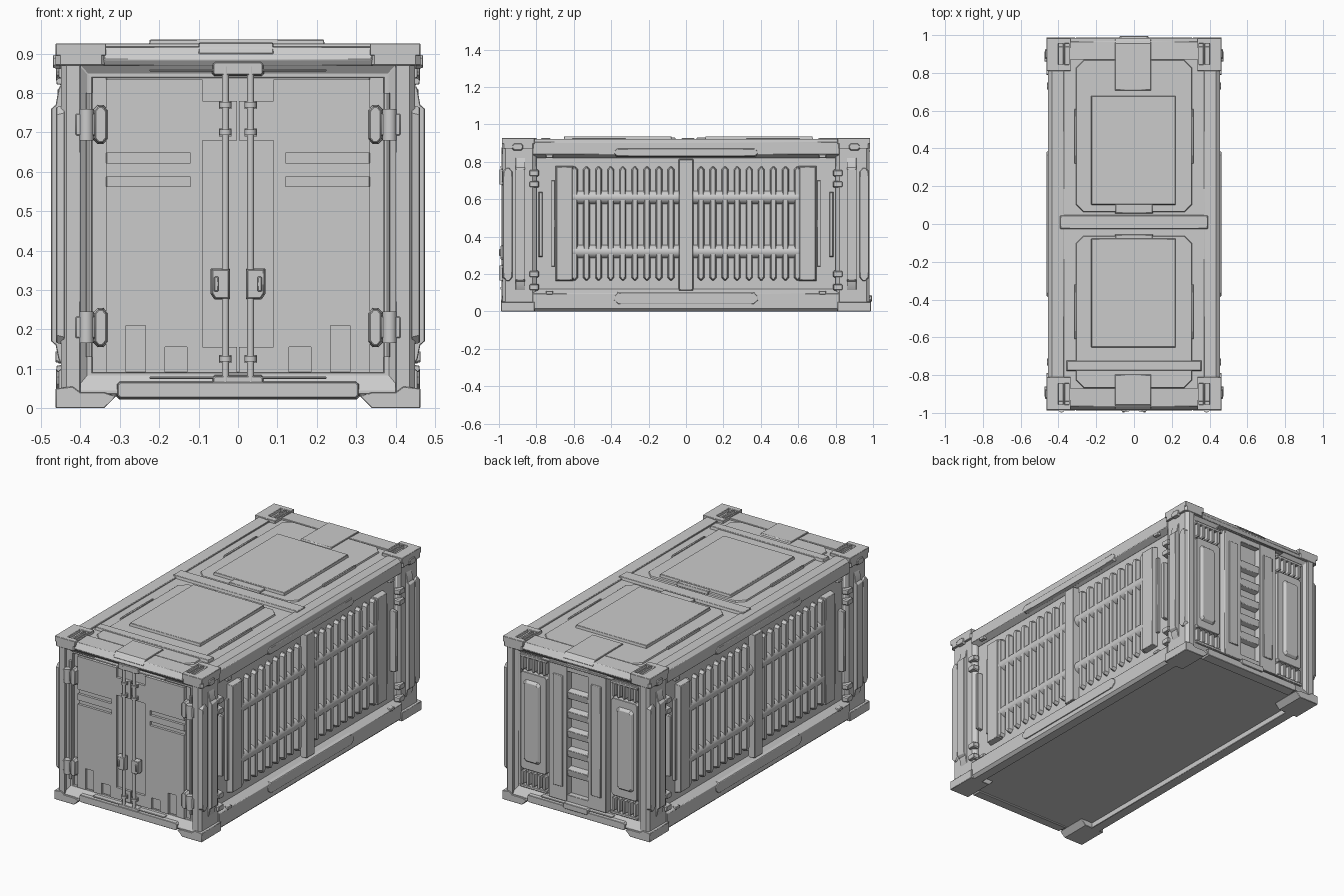
import bpy, bmesh, math
from itertools import product

parts = {}


def R(u0, u1, v0, v1):
    return [(u0, v0), (u1, v0), (u1, v1), (u0, v1)]


def C(u0, u1, v0, v1, c):
    return [(u0 + c, v0), (u1 - c, v0), (u1, v0 + c), (u1, v1 - c),
            (u1 - c, v1), (u0 + c, v1), (u0, v1 - c), (u0, v0 + c)]


def place(axis, u, v, w):
    return {'x': (w, u, v), 'y': (u, w, v), 'z': (u, v, w)}[axis]


def loft(name, loops, mir='', torus=False):
    """Bridge successive point loops; repeat mirrored over the axes in mir."""
    bm = parts.setdefault(name, bmesh.new())
    for s in product(*[(1, -1) if a in mir else (1,) for a in 'xyz']):
        rings = [[bm.verts.new([c * k for c, k in zip(p, s)]) for p in lp] for lp in loops]
        pairs = list(zip(rings, rings[1:]))
        if torus:
            pairs.append((rings[-1], rings[0]))
        else:
            bm.faces.new(rings[0])
            bm.faces.new(rings[-1])
        for a, b in pairs:
            for i in range(len(a)):
                j = (i + 1) % len(a)
                bm.faces.new((a[i], a[j], b[j], b[i]))


def plate(name, axis, pts, a, b, inset=0, mir=''):
    """Outline extruded from a to b along axis; the b end shrinks by inset."""
    us, vs = zip(*pts)
    cu, cv = (min(us) + max(us)) / 2, (min(vs) + max(vs)) / 2
    fu = 1 - 2 * inset / (max(us) - min(us))
    fv = 1 - 2 * inset / (max(vs) - min(vs))
    loft(name, [[place(axis, u, v, a) for u, v in pts],
                [place(axis, cu + (u - cu) * fu, cv + (v - cv) * fv, b) for u, v in pts]], mir)


def rod(name, axis, u, v, r, a, b, mir='', n=12):
    plate(name, axis, [(u + r * math.cos(2 * math.pi * i / n), v + r * math.sin(2 * math.pi * i / n))
                       for i in range(n)], a, b, 0, mir)


# main body with recessed floor
plate('body_core', 'y', R(-.42, .42, .03, .91), -.94, .94)

# long rails and end sills
plate('top_side_rail', 'y', [(.37, .89), (.37, .918), (.435, .922), (.456, .905), (.456, .84), (.42, .82)],
      -.82, .82, 0, 'x')
plate('bottom_side_rail', 'y', [(.385, 0), (.44, 0), (.456, .015), (.456, .095), (.42, .12), (.385, .12)],
      -.82, .82, 0, 'x')
plate('top_end_rail', 'x', [(.93, .87), (.975, .87), (.985, .885), (.965, .917), (.87, .92), (.87, .9), (.93, .9)],
      -.34, .34, 0, 'y')
plate('bottom_end_sill', 'y', C(-.31, .31, .022, .07, .008), .93, .988, .004, 'y')
plate('end_lip', 'y', R(-.225, .225, .074, .08), .95, .985, 0, 'y')
plate('end_lip', 'y', R(-.225, .225, .855, .861), .95, .985, 0, 'y')

# corner posts and castings
plate('corner_post', 'z', [(.40, .80), (.435, .80), (.45, .82), (.45, .965), (.435, .982), (.40, .982)],
      .03, .89, 0, 'xy')
plate('corner_casting', 'z', C(.335, .463, .81, .985, .012), .87, .905, 0, 'xy')
plate('corner_casting', 'y', [(.31, .03), (.34, 0), (.463, 0), (.463, .05), (.42, .055), (.40, .04), (.34, .04)],
      .81, .988, 0, 'xy')
for r in [(.335, .345, .81, .985), (.365, .375, .84, .96), (.40, .463, .81, .985),
          (.335, .463, .81, .845), (.335, .463, .955, .985)]:
    plate('corner_casting', 'z', R(*r), .895, .926, 0, 'xy')
plate('corner_bolt', 'x', C(.87, .93, .86, .90, .01), .45, .47, .004, 'xy')

# end bumpers and clips on the sides
plate('side_bumper', 'y', [(.44, .10), (.456, .125), (.463, .16), (.475, .17), (.475, .76), (.463, .77),
                           (.456, .81), (.44, .84)], .86, .912, 0, 'xy')
plate('post_pad', 'x', C(.925, .98, .16, .77, .02), .44, .462, .006, 'xy')
plate('side_strip', 'x', R(.765, .79, .29, .64), .41, .452, .004, 'xy')
for z in (.13, .20, .68, .74):
    plate('side_clip', 'x', C(.785, .84, z - .018, z + .018, .006), .43, .464, .004, 'xy')
for z in (.10, .83):
    plate('rail_clip', 'x', R(.71, .75, z - .01, z + .01), .44, .461, .002, 'xy')

# slatted side walls
plate('panel_bar', 'x', R(.60, .70, .16, .78), .41, .452, .008, 'xy')
plate('panel_bar', 'x', R(.70, .72, .24, .70), .41, .436, 0, 'xy')
plate('centre_post', 'x', R(-.04, .04, .11, .815), .41, .458, .004, 'x')
plate('rail_plate', 'x', C(-.39, .39, .825, .875, .02), .44, .462, .006, 'x')
plate('rail_plate', 'x', C(-.39, .39, .035, .105, .025), .44, .462, .006, 'x')
for i in range(9):
    y = .08 + i * .0645
    plate('side_slat', 'x', C(y - .019, y + .019, .165, .775, .014), .415, .446, .006, 'xy')
for z in (.32, .61):
    rod('slat_crossbar', 'y', .413, z, .036, .03, .61, 'xy', 16)

# roof plates, hatches and beams
plate('roof_plate', 'z', C(-.31, .31, .06, .87, .04), .90, .92, .006, 'y')
for s in (1, -1):
    y0, y1 = (.10, .68) if s > 0 else (-.655, -.075)
    plate('roof_hatch', 'z', R(-.228, .222, y0, y1), .91, .936, .004)
    plate('hatch_hinge', 'z', R(-.1, .1, *sorted((s * .055, s * .11))), .91, .93, .003)
    plate('roof_side_strip', 'z', R(.302, .316, *sorted((s * .32, s * .61))), .91, .926, .002, 'x')
plate('roof_beam', 'z', R(-.395, .395, -.03, .05), .90, .926, .006)
plate('roof_beam', 'z', R(-.36, .36, -.78, -.72), .90, .926, .006)
plate('roof_tab', 'x', [(.70, .91), (.71, .928), (.955, .926), (.98, .9), (.95, .89)], -.1, .09)
plate('roof_tab', 'x', [(-.79, .91), (-.80, .928), (-.955, .926), (-.98, .9), (-.95, .89)], -.1, .09)

# mitred frames round both ends
ring = [[(x, y, z) for x, z in R(-h, h, lo, hi)] for h, lo, hi, y in
        [(.425, .035, .895, .93), (.425, .035, .895, .98), (.415, .045, .885, .98),
         (.383, .083, .85, .955), (.37, .09, .84, .955), (.37, .09, .84, .93)]]
loft('end_frame', ring, 'y', True)

# front doors, notched for the lock channel, grooves and foot slots
door = [(.003, .09), (.13, .09), (.13, .155), (.185, .155), (.185, .09), (.235, .09), (.235, .21),
        (.285, .21), (.285, .09), (.335, .09), (.335, .563), (.12, .563), (.12, .587), (.335, .587),
        (.335, .622), (.12, .622), (.12, .648), (.335, .648), (.335, .835), (.09, .835), (.09, .78),
        (.003, .78), (.003, .68), (.09, .68), (.09, .155), (.003, .155)]
plate('front_door', 'y', door, -.93, -.962, 0, 'x')
plate('door_backing', 'y', R(-.335, .335, .09, .84), -.93, -.948)

# lock rods, brackets, clamps and handles
rod('lock_rod', 'z', .032, -.978, .009, .06, .868, 'x')
for z in (.125, .70, .77):
    rod('rod_clamp', 'z', .032, -.978, .015, z - .007, z + .007, 'x')
    plate('rod_clamp', 'y', R(.016, .048, z - .01, z + .01), -.945, -.972, 0, 'x')
for z in (.065, .862):
    plate('rod_bracket', 'y', C(-.067, .067, z - .02, z + .02, .006), -.94, -.986, .004)
plate('lock_handle', 'y', [(.02, .275), (.06, .275), (.07, .29), (.07, .355), (.02, .355)], -.96, -.992, .004, 'x')
plate('lock_handle', 'y', R(.048, .062, .295, .335), -.98, -.999, .002, 'x')

# door hinges
for z in (.205, .72):
    plate('door_hinge', 'y', C(.33, .368, z - .05, z + .05, .012), -.95, -.985, .005, 'x')
    plate('door_hinge', 'y', R(.36, .415, z - .03, z + .03), -.95, -.985, .003, 'x')
    rod('hinge_pin', 'z', .385, -.98, .018, z - .04, z + .04, 'x')
rod('frame_rod', 'z', .378, -.962, .008, .13, .80, 'x', 8)

# rear side panels with vents
plate('rear_panel', 'y', C(.2, .37, .19, .75, .012), .93, .962, .004, 'x')
plate('rear_panel', 'y', C(.235, .35, .235, .71, .015), .955, .976, .016, 'x')
plate('rear_panel_rim', 'y', R(.20, .37, .83, .845), .93, .965, 0, 'x')
plate('rear_panel_rim', 'y', R(.20, .37, .09, .105), .93, .965, 0, 'x')
for i in range(5):
    x = .217 + i * .034
    for z in (.145, .795):
        plate('rear_vent', 'y', C(x - .011, x + .011, z - .042, z + .042, .007), .93, .966, .003, 'x')

# rear centre column with ladder recess
plate('rear_column', 'y', R(.06, .185, .08, .87), .93, .975, .006, 'x')
plate('rear_column', 'y', R(.085, .155, .16, .80), .96, .982, .006, 'x')
for z in (.10, .85):
    plate('rear_column', 'y', R(-.07, .07, z - .025, z + .025), .93, .972)
for i in range(5):
    z = .25 + i * .11
    plate('ladder_rung', 'x', [(.935, z - .03), (.968, z - .02), (.975, z + .02), (.935, z + .03)], -.065, .065)
plate('rear_latch', 'y', C(-.08, .08, .05, .09, .008), .95, .995, .004)

# turn the collected meshes into objects
for name, bm in parts.items():
    bmesh.ops.recalc_face_normals(bm, faces=bm.faces[:])
    me = bpy.data.meshes.new(name)
    bm.to_mesh(me)
    bm.free()
    ob = bpy.data.objects.new(name, me)
    bpy.context.collection.objects.link(ob)
    if name not in ('lock_rod', 'hinge_pin', 'frame_rod', 'slat_crossbar', 'front_door', 'rod_clamp'):
        bev = ob.modifiers.new('edge_chamfer', 'BEVEL')
        bev.width, bev.segments, bev.limit_method = .002, 1, 'ANGLE'
        bev.angle_limit = math.radians(50)
    ob.select_set(True)
    bpy.context.view_layer.objects.active = ob
bpy.ops.object.shade_smooth_by_angle(angle=math.radians(31))
